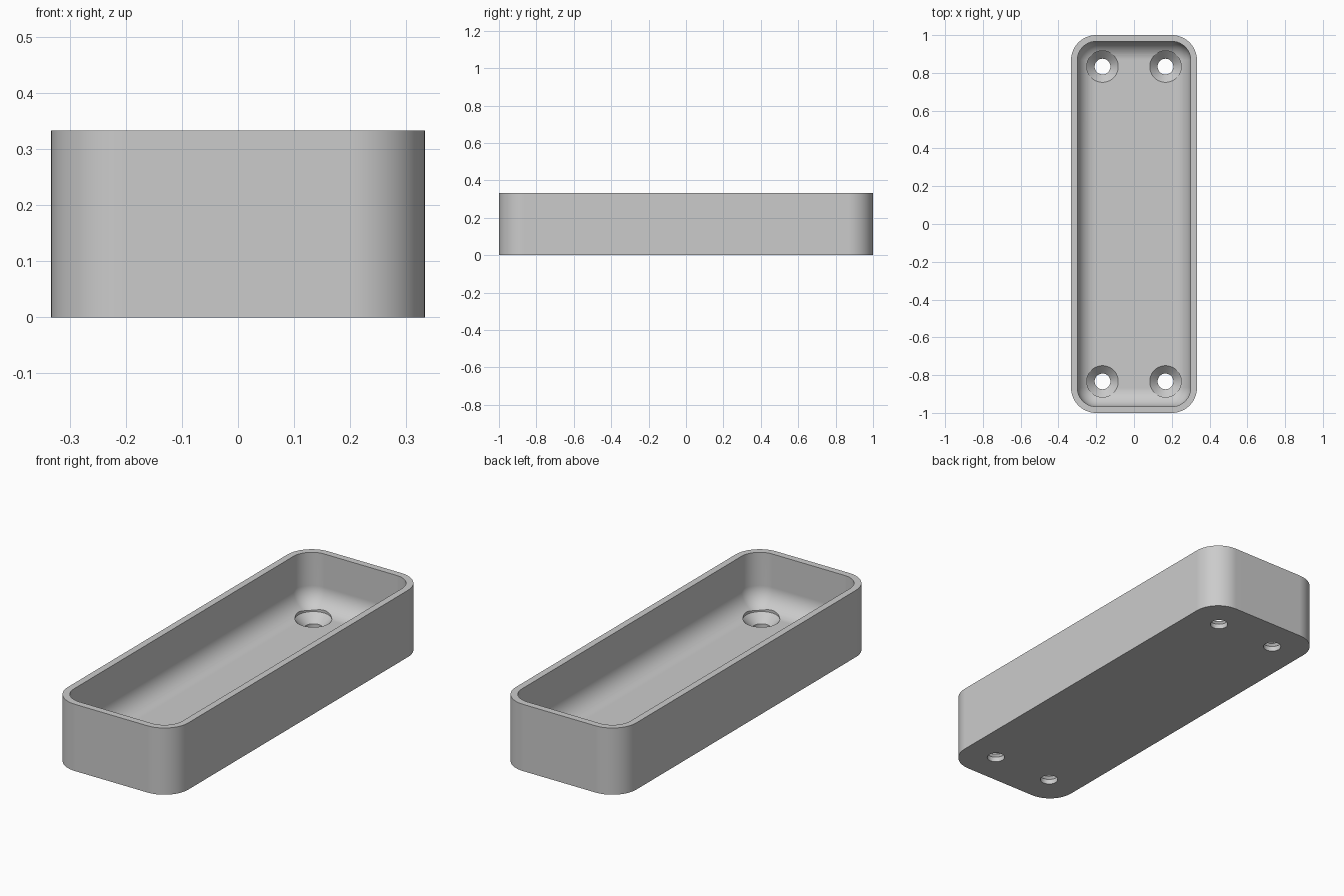
import bpy, bmesh, math

if "Cube" in bpy.data.objects:
    bpy.data.objects.remove(bpy.data.objects["Cube"])

MM = 1 / 30                       # model unit: 60 x 20 x 10 tray
HALF_X, HALF_Y, HEIGHT = 10 * MM, 30 * MM, 10 * MM
WALL, FLOOR, CORNER, FILLET = MM, 2 * MM, 4 * MM, 3 * MM
STEPS = 14

grey = bpy.data.materials.new("light grey")
grey.use_nodes = True
grey.diffuse_color = (0.6, 0.6, 0.6, 1)
grey.node_tree.nodes["Principled BSDF"].inputs["Base Color"].default_value = (0.6, 0.6, 0.6, 1)


def rounded_ring(bm, inset, z):
    """Rounded rectangle loop, moved inwards by inset."""
    r = max(CORNER - inset, 0)
    ring = []
    for corner, (sx, sy) in enumerate([(1, 1), (-1, 1), (-1, -1), (1, -1)]):
        for i in range(STEPS + 1):
            a = math.pi / 2 * (corner + i / STEPS)
            ring.append(bm.verts.new((sx * (HALF_X - CORNER) + r * math.cos(a),
                                      sy * (HALF_Y - CORNER) + r * math.sin(a), z)))
    return ring


def circle_ring(bm, cx, cy, r, z, sides=48):
    return [bm.verts.new((cx + r * math.cos(math.tau * i / sides),
                          cy + r * math.sin(math.tau * i / sides), z)) for i in range(sides)]


def loft(bm, rings):
    """Skin a stack of loops and cap both ends."""
    for a, b in zip(rings, rings[1:]):
        for i in range(len(a)):
            j = (i + 1) % len(a)
            bm.faces.new((a[i], a[j], b[j], b[i]))
    bm.faces.new(rings[0][::-1])
    bm.faces.new(rings[-1])


def finish(bm, name):
    bmesh.ops.remove_doubles(bm, verts=bm.verts, dist=1e-5)
    bmesh.ops.recalc_face_normals(bm, faces=bm.faces)
    mesh = bpy.data.meshes.new(name)
    bm.to_mesh(mesh)
    bm.free()
    mesh.materials.append(grey)
    obj = bpy.data.objects.new(name, mesh)
    bpy.context.collection.objects.link(obj)
    return obj


# Tray: outside wall, rim, inside wall, then rounded transition to the floor
bm = bmesh.new()
profile = [(0, 0), (0, HEIGHT), (WALL, HEIGHT)]
for i in range(STEPS + 1):
    a = math.pi / 2 * i / STEPS
    profile.append((WALL + FILLET * (1 - math.cos(a)), FLOOR + FILLET * (1 - math.sin(a))))
loft(bm, [rounded_ring(bm, inset, z) for inset, z in profile])
tray = finish(bm, "tray")

# Cutter: four countersunk screw holes
bm = bmesh.new()
head, shank = 2.5 * MM, 1.25 * MM
for sx in (-1, 1):
    for sy in (-1, 1):
        loft(bm, [circle_ring(bm, sx * 5 * MM, sy * 25 * MM, r, z) for r, z in (
            (shank, -MM), (shank, FLOOR - (head - shank)), (head, FLOOR), (head, FLOOR + 2 * MM))])
cutter = finish(bm, "screw_hole_cutter")
cutter.hide_render = True

cut = tray.modifiers.new("screw holes", "BOOLEAN")
cut.operation, cut.solver, cut.object = "DIFFERENCE", "EXACT", cutter
bpy.ops.object.select_all(action="DESELECT")
bpy.context.view_layer.objects.active = tray
tray.select_set(True)
bpy.ops.object.modifier_apply(modifier=cut.name)
bpy.data.objects.remove(cutter)

# Smooth rounds with crisp rims and flat large faces
bpy.ops.object.shade_smooth_by_angle(angle=math.radians(30))
weighted = tray.modifiers.new("flat faces", "WEIGHTED_NORMAL")
weighted.keep_sharp = True
